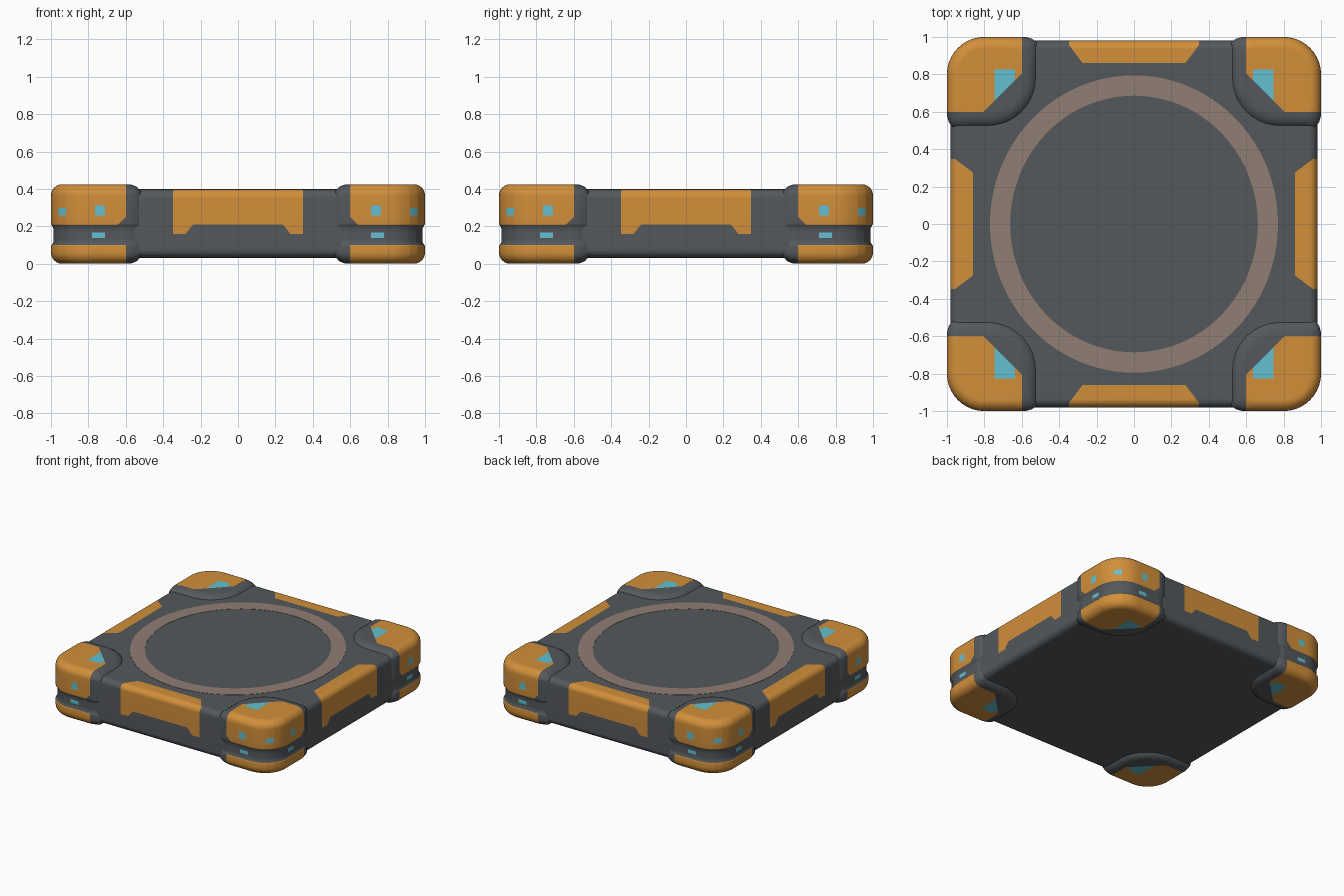
import bpy, bmesh, math
from mathutils import Vector

if "Cube" in bpy.data.objects:
    bpy.data.objects.remove(bpy.data.objects["Cube"])


def material(name, rgb):
    m = bpy.data.materials.new(name)
    m.diffuse_color = (*rgb, 1)
    m.use_nodes = True
    m.node_tree.nodes["Principled BSDF"].inputs["Base Color"].default_value = m.diffuse_color
    return m


DARK, ORANGE, CYAN = 0, 1, 2
mats = [material("dark grey", (0.089, 0.098, 0.107)),
        material("orange", (0.64, 0.275, 0.042)),
        material("cyan", (0.122, 0.53, 0.64))]
ring_mat = material("taupe", (0.279, 0.208, 0.175))


def loft(bm, rings):
    """Skin a stack of equal-length closed rings and cap both ends."""
    rows = [[bm.verts.new(p) for p in r] for r in rings]
    for a, b in zip(rows, rows[1:]):
        for i in range(len(a)):
            j = (i + 1) % len(a)
            bm.faces.new((a[i], a[j], b[j], b[i]))
    bm.faces.new(rows[0][::-1])
    bm.faces.new(rows[-1])


def cut(bm, normal, d):
    """Slice faces along the plane normal . p = d, so colours get clean borders."""
    n = Vector(normal)
    bmesh.ops.bisect_plane(bm, geom=bm.verts[:] + bm.edges[:] + bm.faces[:],
                           plane_co=n * (d / n.length_squared), plane_no=n, dist=1e-5)


def finish(bm, name, materials, sx=1, sy=1):
    for v in bm.verts:
        v.co.x *= sx
        v.co.y *= sy
    bmesh.ops.recalc_face_normals(bm, faces=bm.faces[:])
    for f in bm.faces:
        f.smooth = True
    for e in bm.edges:
        if len(e.link_faces) == 2 and e.calc_face_angle(0) > math.radians(50):
            e.smooth = False
    me = bpy.data.meshes.new(name)
    bm.to_mesh(me)
    bm.free()
    for m in materials:
        me.materials.append(m)
    ob = bpy.data.objects.new(name, me)
    bpy.context.collection.objects.link(ob)
    wn = ob.modifiers.new("flat shading", 'WEIGHTED_NORMAL')
    wn.keep_sharp = True
    return ob


def arc(cx, cy, r, a0, a1, n):
    return [(cx + r * math.cos(math.radians(a0 + (a1 - a0) * k / n)),
             cy + r * math.sin(math.radians(a0 + (a1 - a0) * k / n))) for k in range(n + 1)]


# quarter-round edge profile: (inset fraction, height fraction)
ROUND = [(1 - math.sin(math.radians(t)), 1 - math.cos(math.radians(t))) for t in range(0, 91, 15)]

# ---- main slab ----
Z0, Z1, H, R = 0.032, 0.397, 0.98, 0.045


def slab_ring(o, z):
    c, r = H - 0.25, 0.25 - o
    pts = []
    for k, (qx, qy) in enumerate(((1, 1), (-1, 1), (-1, -1), (1, -1))):
        pts += arc(c * qx, c * qy, r, 90 * k, 90 * k + 90, 8)
    return [(x, y, z) for x, y in pts]


bm = bmesh.new()
loft(bm, [slab_ring(o * R, Z0 + h * R) for o, h in ROUND] +
     [slab_ring(o * R, Z1 - h * R) for o, h in reversed(ROUND)])
for z in (0.16, 0.21):
    cut(bm, (0, 0, 1), z)
for s in (1, -1):
    for swap in (False, True):
        def side(u, v, z, d):
            cut(bm, (v, u, z) if swap else (u, v, z), d)
        side(s, 0, 0, 0.348)
        side(0, s, 0, 0.86)
        side(s, 0, 0.8, 0.24 + 0.8 * 0.21)
        for t in (1, -1):
            side(s, -0.75 * t, 0, 0.35 - 0.75 * 0.96)


def slab_colour(p):
    u, v = sorted((abs(p.x), abs(p.y)))
    panel = v > 0.86 and u < 0.348 and u < 0.35 - 0.75 * (0.96 - v) and p.z > 0.16
    notch = p.z < 0.21 and u < 0.24 + 0.8 * (0.21 - p.z)
    return ORANGE if panel and not notch else DARK


for f in bm.faces:
    f.material_index = slab_colour(f.calc_center_median())
finish(bm, "slab_with_side_panels", mats)

# ---- ring on the top ----
bm = bmesh.new()
N = 96
loops = []
for rx, ry, z in ((0.77, 0.795, Z1 - 0.001), (0.77, 0.795, Z1 + 0.002),
                  (0.662, 0.686, Z1 + 0.002), (0.662, 0.686, Z1 - 0.001)):
    loops.append([bm.verts.new((rx * math.cos(math.tau * k / N), ry * math.sin(math.tau * k / N), z))
                  for k in range(N)])
for a, b in zip(loops, loops[1:] + loops[:1]):
    for i in range(N):
        j = (i + 1) % N
        bm.faces.new((a[i], a[j], b[j], b[i]))
finish(bm, "top_ring", [ring_mat])


# ---- corner bumpers ----
def bumper_ring(o, i, z):
    s = 0.515 + i
    step = [(s, 0.97 - o), (s + 0.03, 0.99 - o), (s + 0.065, 1 - o)]
    pts = arc(0.8, 0.8, 0.2 - o, 0, 90, 10)
    pts += step[::-1]
    pts += arc(0.78, 0.78, 0.265 - i, 180, 270, 10)
    pts += [(y, x) for x, y in step]
    return [(x, y, z) for x, y in pts]


def bumper_colour(f):
    p, n = f.calc_center_median(), f.normal
    x, y, z = p
    lo, hi = sorted((x, y))
    if abs(n.z) > 0.6:
        if 0.635 < x < 0.745 and y < 0.825 and x + y > 1.405:
            return CYAN                                   # top and bottom lamps
    elif hi > 0.96 and 0.71 < lo < 0.765 and 0.258 < z < 0.312:
        return CYAN                                       # upper side lamps
    elif hi > 0.96 and 0.71 < lo < 0.78 and 0.138 < z < 0.166:
        return CYAN                                       # lower side lamps
    elif lo > 0.9 and abs(x - y) < 0.04 and 0.258 < z < 0.297:
        return CYAN                                       # lamp on the rounded edge
    if lo > 0.6 and x + y > 1.405 and (z < 0.1 or (z > 0.207 and lo + z > 0.85)):
        return ORANGE
    return DARK


B, TOP = 0.06, 0.425
top = [(o * B, o * 0.075, TOP - h * B) for o, h in reversed(ROUND)]
bottom = [(o * B, o * 0.075, h * B) for o, h in ROUND]
groove = [(0, 0, 0.095), (0.004, 0, 0.1), (0.013, 0, 0.115), (0.013, 0, 0.19), (0.004, 0, 0.207), (0, 0, 0.213)]

for sx, sy, name in ((-1, -1, "front_left"), (1, -1, "front_right"),
                     (-1, 1, "back_left"), (1, 1, "back_right")):
    bm = bmesh.new()
    loft(bm, [bumper_ring(*lv) for lv in bottom + groove + top])
    for c in (0.6, 0.71, 0.765, 0.78):
        cut(bm, (1, 0, 0), c)
        cut(bm, (0, 1, 0), c)
    for c in (0.635, 0.745):
        cut(bm, (1, 0, 0), c)
    cut(bm, (0, 1, 0), 0.825)
    for c in (0.1, 0.138, 0.166, 0.207, 0.258, 0.297, 0.312):
        cut(bm, (0, 0, 1), c)
    for nrm, d in (((1, 1, 0), 1.405), ((1, -1, 0), 0.04), ((1, -1, 0), -0.04),
                   ((1, 0, 1), 0.85), ((0, 1, 1), 0.85)):
        cut(bm, nrm, d)
    bmesh.ops.recalc_face_normals(bm, faces=bm.faces[:])
    bm.normal_update()
    for f in bm.faces:
        f.material_index = bumper_colour(f)
    finish(bm, name + "_bumper", mats, sx, sy)
